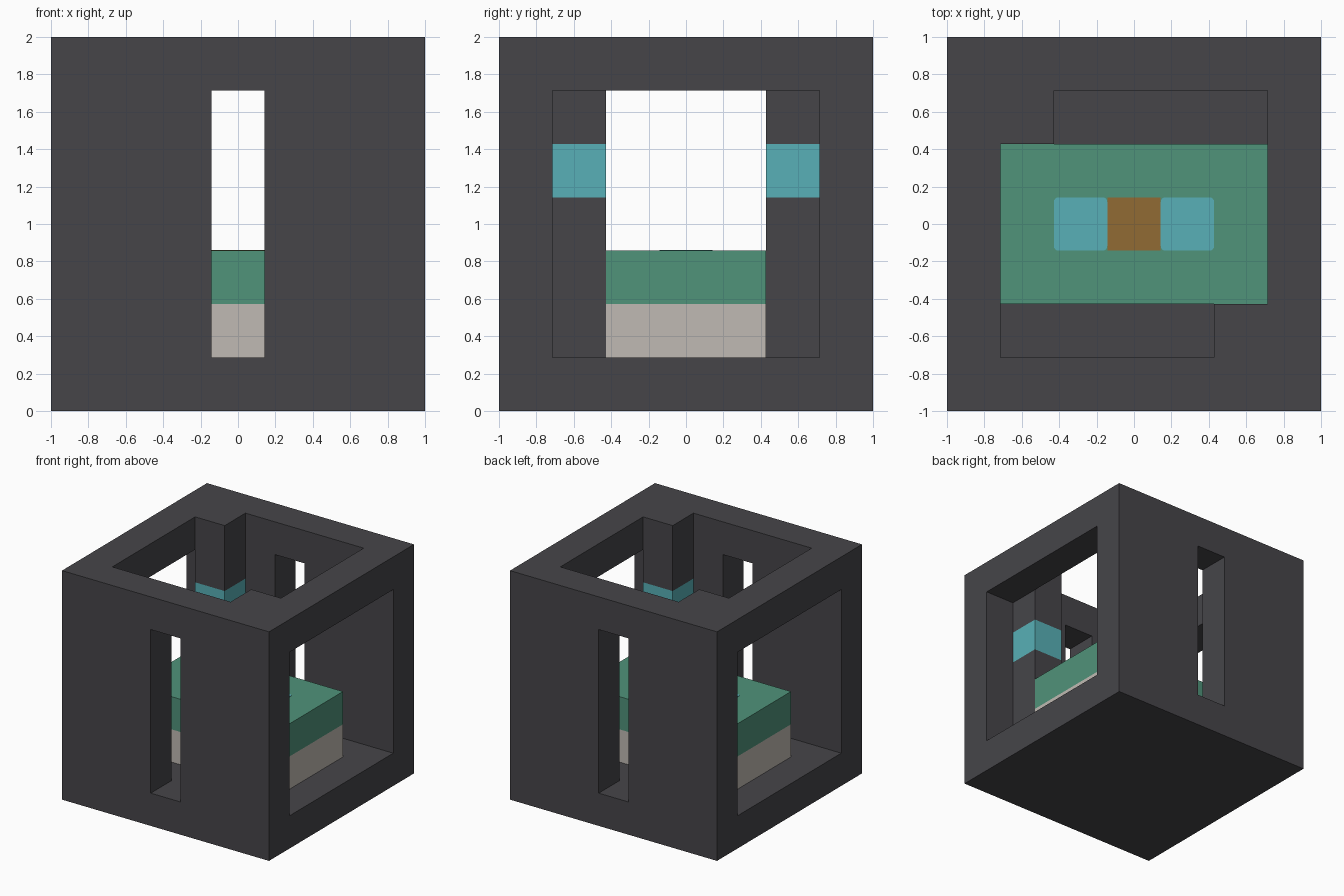
import bpy, bmesh
from mathutils import Vector

old = bpy.data.objects.get("Cube")
if old:
    bpy.data.objects.remove(old)

N = 7          # cells along each side
C = 2 / N      # cell size


def material(name, rgb):
    m = bpy.data.materials.new(name)
    m.use_nodes = True
    col = tuple((c / 255 / 12.92) if c < 11 else ((c / 255 + 0.055) / 1.055) ** 2.4 for c in rgb) + (1,)
    m.diffuse_color = col
    m.node_tree.nodes["Principled BSDF"].inputs["Base Color"].default_value = col
    return m


dark = material("dark grey", (70, 69, 73))
green = material("green", (80, 147, 122))
stone = material("pale stone", (192, 186, 179))
blue = material("light blue", (88, 176, 183))
brown = material("brown", (145, 107, 52))


def finish(name, bm, mats):
    me = bpy.data.meshes.new(name)
    bm.to_mesh(me)
    bm.free()
    for m in mats:
        me.materials.append(m)
    ob = bpy.data.objects.new(name, me)
    bpy.context.collection.objects.link(ob)
    return ob


def cell_solid(name, inside, mats, colour=lambda i, j, k: 0):
    """Skin of all grid cells that satisfy the rule."""
    cells = {(i, j, k) for i in range(N) for j in range(N) for k in range(N) if inside(i, j, k)}
    bm = bmesh.new()
    for cell in cells:
        for axis in range(3):
            for s in (-1, 1):
                near = list(cell)
                near[axis] += s
                if tuple(near) in cells:
                    continue
                mid = (Vector(cell) + Vector((0.5, 0.5, 0.5))) * C - Vector((1, 1, 0))
                n, u, v = Vector(), Vector(), Vector()
                n[axis] = s * C / 2
                u[(axis + 1) % 3] = C / 2
                v[(axis + 2) % 3] = s * C / 2
                corners = (-u - v, u - v, u + v, v - u)
                f = bm.faces.new([bm.verts.new(mid + n + c) for c in corners])
                f.material_index = colour(*cell)
    bmesh.ops.remove_doubles(bm, verts=bm.verts, dist=0.001)
    return finish(name, bm, mats)


def mid(*values):
    return all(0 < v < N - 1 for v in values)


# Hollow frame with slots front and back, open sides and top, two inner posts
def is_post(i, j):
    return (i, j) in ((1, 5), (5, 1))


def frame_rule(i, j, k):
    if is_post(i, j):
        return True
    if mid(i, j, k):
        return False
    slot = j in (0, N - 1) and i == N // 2 and mid(k)
    side = i in (0, N - 1) and mid(j, k)
    top = k == N - 1 and mid(i, j)
    return not (slot or side or top)


cell_solid("frame", frame_rule, [dark, blue],
           lambda i, j, k: int(is_post(i, j) and k == 4))

# Two-layer block on the floor inside
for name, layer, mat in (("block_base", 1, stone), ("block_top", 2, green)):
    cell_solid(name, lambda i, j, k: mid(i) and 2 <= j <= 4 and k == layer, [mat])


# Thin inlays on top of the block
def plate(name, x, mat, radius):
    bm = bmesh.new()
    bmesh.ops.create_cube(bm, size=1)
    for v in bm.verts:
        v.co = Vector((v.co.x * C + x, v.co.y * C, v.co.z * 0.006 + 3 * C))
    if radius:
        upright = [e for e in bm.edges if abs(e.verts[0].co.z - e.verts[1].co.z) > 0.003]
        bmesh.ops.bevel(bm, geom=upright, offset=radius, segments=4, profile=0.5, affect="EDGES")
    return finish(name, bm, [mat])


plate("right_inlay", -C, blue, 0.025)
plate("left_inlay", C, blue, 0.025)
plate("middle_inlay", 0, brown, 0)
